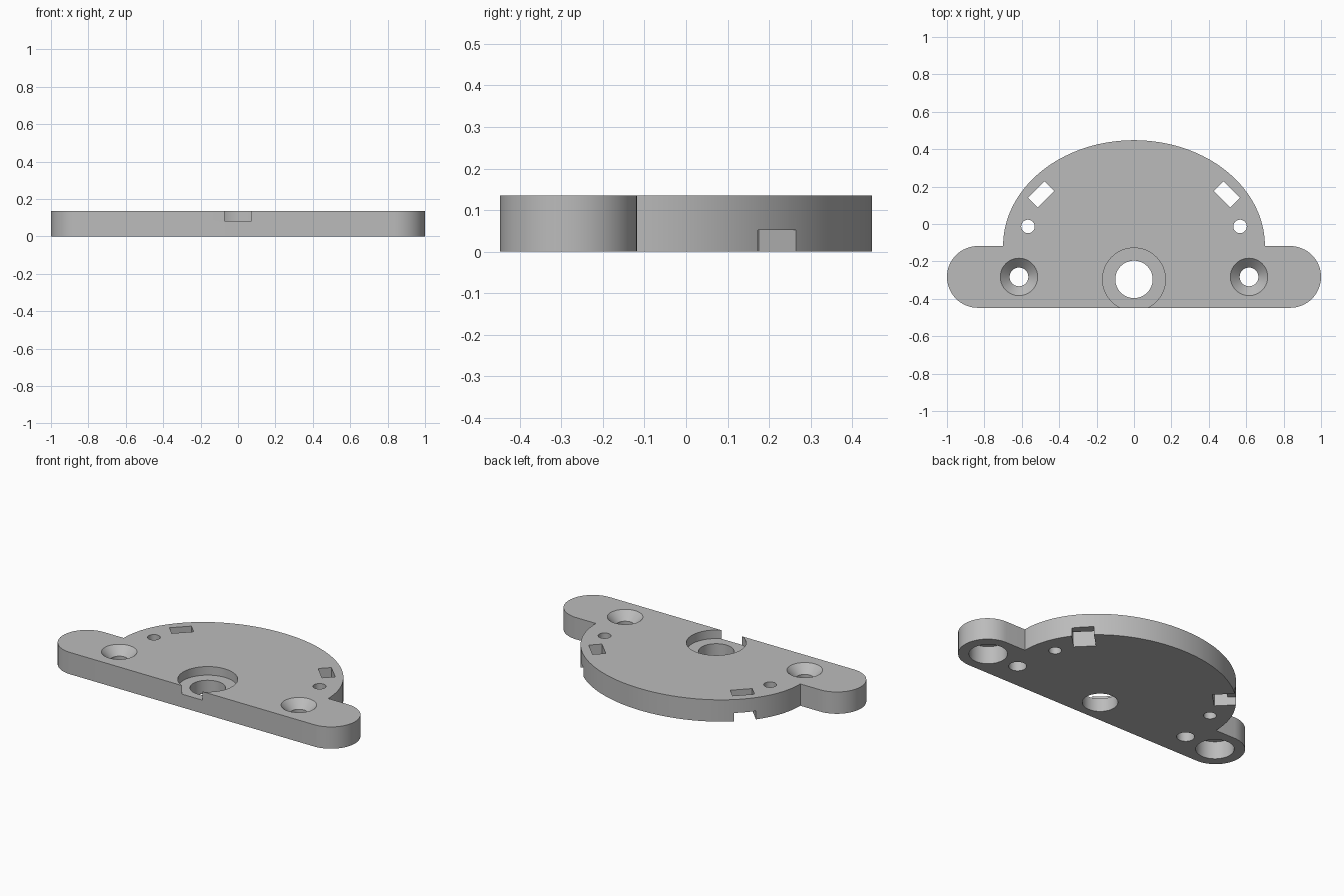
import bpy
import bmesh
from math import cos, sin, pi, radians
from mathutils import Matrix, Vector

if "Cube" in bpy.data.objects:
    bpy.data.objects.remove(bpy.data.objects["Cube"], do_unlink=True)

THICK = 0.135
FRONT, SHOULDER, BACK = -0.448, -0.118, 0.448
EAR_R = (SHOULDER - FRONT) / 2
EAR_Y = FRONT + EAR_R
EAR_X = 1 - EAR_R
DOME_R = 0.70


def new_object(name, bm):
    bmesh.ops.recalc_face_normals(bm, faces=bm.faces)
    mesh = bpy.data.meshes.new(name)
    bm.to_mesh(mesh)
    bm.free()
    obj = bpy.data.objects.new(name, mesh)
    bpy.context.collection.objects.link(obj)
    return obj


def arc(cx, cy, rx, ry, start, end, steps):
    angles = [radians(start + (end - start) * i / steps) for i in range(steps + 1)]
    return [(cx + rx * cos(a), cy + ry * sin(a)) for a in angles]


# Plate outline: two rounded ears and an elliptical dome
outline = arc(EAR_X, EAR_Y, EAR_R, EAR_R, -90, 90, 32)
outline += arc(0, SHOULDER, DOME_R, BACK - SHOULDER, 0, 180, 96)
outline += arc(-EAR_X, EAR_Y, EAR_R, EAR_R, 90, 270, 32)

bm = bmesh.new()
base = bm.faces.new([bm.verts.new((x, y, 0)) for x, y in outline])
top = bmesh.ops.extrude_face_region(bm, geom=[base])["geom"]
bmesh.ops.translate(bm, vec=(0, 0, THICK),
                    verts=[g for g in top if isinstance(g, bmesh.types.BMVert)])
plate = new_object("mounting_plate", bm)


def cut(bm):
    """Subtract the shape from the plate and discard the cutter."""
    cutter = new_object("cutter", bm)
    cutter.hide_render = True
    mod = plate.modifiers.new("cut", "BOOLEAN")
    mod.operation = "DIFFERENCE"
    mod.solver = "EXACT"
    mod.object = cutter
    bpy.context.view_layer.objects.active = plate
    bpy.ops.object.modifier_apply(modifier=mod.name)
    bpy.data.objects.remove(cutter, do_unlink=True)


def cut_round(x, y, z0, z1, r0, r1=None):
    bm = bmesh.new()
    bmesh.ops.create_cone(bm, cap_ends=True, segments=64, radius1=r0,
                          radius2=r0 if r1 is None else r1, depth=z1 - z0,
                          matrix=Matrix.Translation((x, y, (z0 + z1) / 2)))
    cut(bm)


def cut_box(center, size, angle):
    bm = bmesh.new()
    bmesh.ops.create_cube(bm, size=1, matrix=Matrix.Translation(center)
                          @ Matrix.Rotation(angle, 4, "Z")
                          @ Matrix.Diagonal((*size, 1)))
    cut(bm)


# Central through hole with a counterbore breaking the front edge
cut_round(0, -0.296, -0.05, 0.2, 0.1)
cut_round(0, -0.296, 0.082, 0.2, 0.168)

SLOT_L, SLOT_W = 0.125, 0.075
for side in (-1, 1):
    # Countersunk screw hole
    cut_round(side * 0.615, EAR_Y, -0.05, 0.2, 0.05)
    cut_round(side * 0.615, EAR_Y, THICK - 0.05, THICK + 0.01, 0.05, 0.11)
    # Blind pocket under the ear
    cut_round(side * 0.83, EAR_Y, -0.05, 0.11, 0.108)
    # Small pin hole
    cut_round(side * 0.567, -0.013, -0.05, 0.2, 0.036)
    # Diagonal slot, with a notch below running out to the rim
    angle = -side * pi / 4
    outward = Vector((side, 1, 0)).normalized()
    slot = Vector((side * 0.497, 0.158, 0))
    cut_box(slot + Vector((0, 0, 0.07)), (SLOT_L, SLOT_W, 0.3), angle)
    cut_box(slot + outward * 0.1, (SLOT_L, 0.2 + SLOT_W * 0.9, 0.104), angle)

# Plain grey finish
grey = bpy.data.materials.new("plain_grey")
grey.use_nodes = True
colour = (0.5, 0.5, 0.5, 1)
grey.diffuse_color = colour
grey.node_tree.nodes["Principled BSDF"].inputs["Base Color"].default_value = colour
plate.data.materials.clear()
plate.data.materials.append(grey)
for face in plate.data.polygons:
    face.material_index = 0

bpy.ops.object.select_all(action="DESELECT")
plate.select_set(True)
bpy.context.view_layer.objects.active = plate
bpy.ops.object.shade_smooth_by_angle(angle=radians(30))
